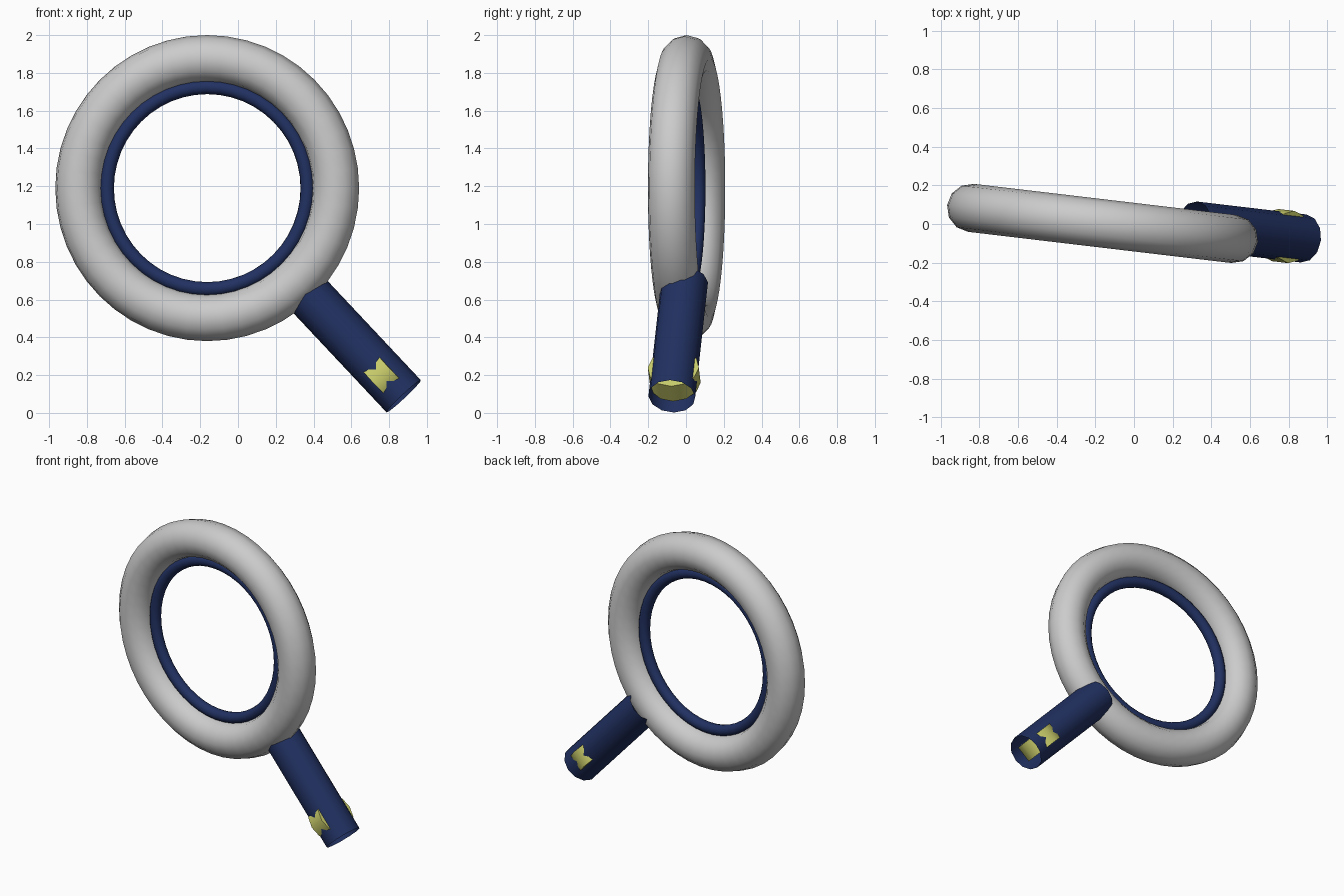
import bpy
from math import radians, pi
from mathutils import Matrix, Vector

if "Cube" in bpy.data.objects:
    bpy.data.objects.remove(bpy.data.objects["Cube"])

NAVY = (0.015, 0.03, 0.12, 1)
YELLOW = (0.6, 0.62, 0.15, 1)

# Shared frames: the upright ring plane, and the handle axis radiating from it
ring_frame = Matrix.Translation((-0.163, 0.003, 1.19)) @ Matrix.Rotation(radians(-6.75), 4, 'Z')
handle_frame = ring_frame @ Matrix.Translation((0, 0.045, 0)) @ Matrix.Rotation(radians(136.6), 4, 'Y')


def material(name, color):
    m = bpy.data.materials.new(name)
    m.diffuse_color = color
    m.use_nodes = True
    m.node_tree.nodes["Principled BSDF"].inputs["Base Color"].default_value = m.diffuse_color
    return m


navy = material("navy", NAVY)
yellow = material("yellow", YELLOW)


def finish(name, matrix, mat=None):
    ob = bpy.context.object
    ob.name = name
    ob.matrix_world = matrix
    if mat:
        ob.data.materials.append(mat)
    bpy.ops.object.shade_smooth_by_angle(angle=radians(40))
    return ob


def torus(name, major, minor, mat=None):
    bpy.ops.mesh.primitive_torus_add(major_radius=major, minor_radius=minor,
                                     major_segments=48, minor_segments=12)
    return finish(name, ring_frame @ Matrix.Rotation(pi / 2, 4, 'X'), mat)


def cylinder(name, radius, depth, matrix, mat, fill):
    bpy.ops.mesh.primitive_cylinder_add(vertices=12, radius=radius, depth=depth,
                                        end_fill_type=fill)
    return finish(name, matrix, mat)


# Ring and its inner liner
torus("outer_ring", 0.685, 0.125)
torus("inner_ring", 0.535, 0.0375, navy)

# Open tubular handle
start, end = 0.688, 1.517
cylinder("handle", 0.125, end - start,
         handle_frame @ Matrix.Translation((0, 0, (start + end) / 2)), navy, 'NOTHING')

# Cross pin disc showing through the handle sides and its open end
cylinder("handle_disc", 0.136, 0.116,
         handle_frame @ Matrix.Translation((0, 0, 1.363)) @ Matrix.Rotation(pi / 2, 4, 'Y'),
         yellow, 'NGON')
